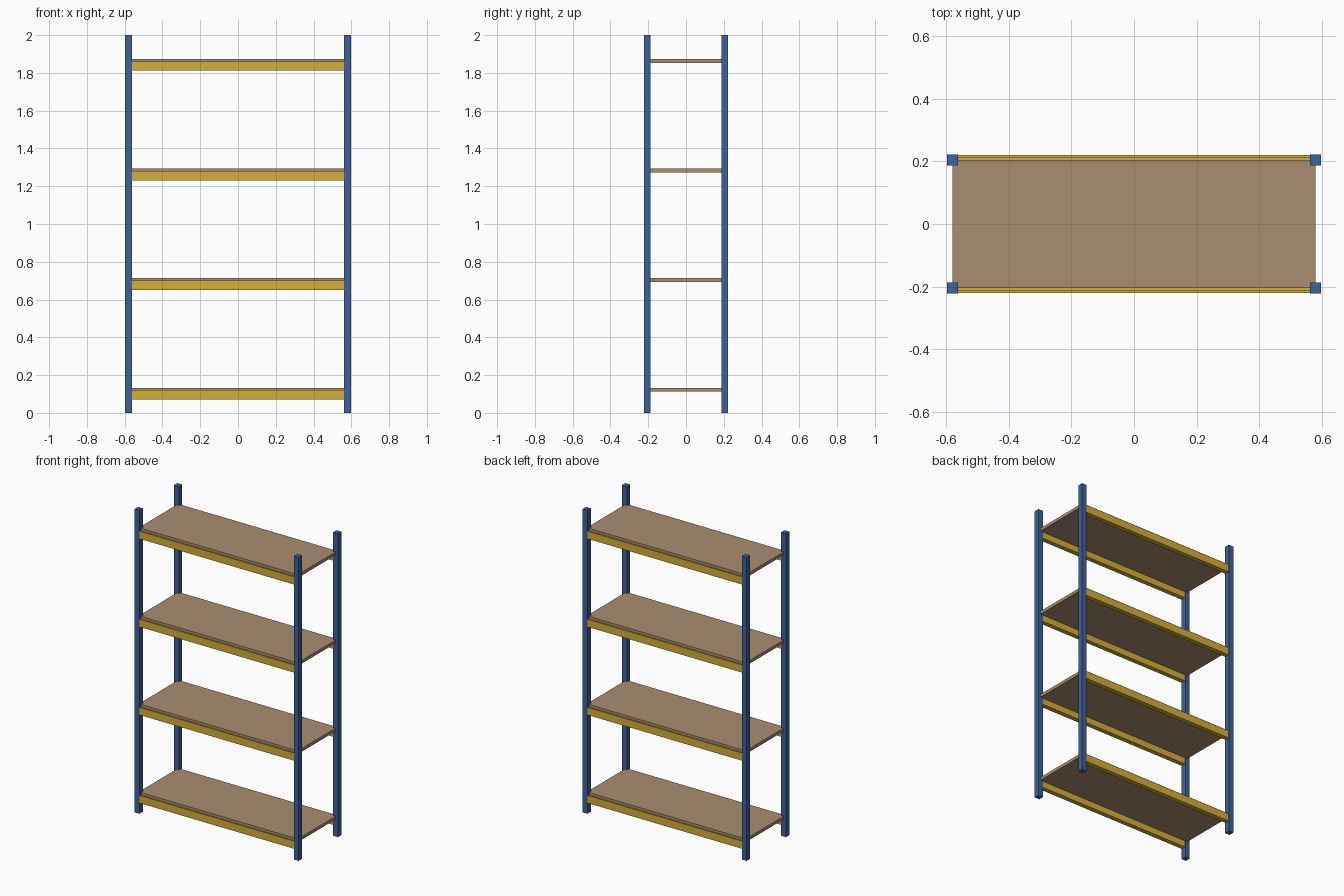
import bpy, bmesh

if "Cube" in bpy.data.objects:
    bpy.data.objects.remove(bpy.data.objects["Cube"])

def mat(name, c):
    m = bpy.data.materials.new(name)
    m.diffuse_color = (*c, 1)
    m.use_nodes = True
    m.node_tree.nodes["Principled BSDF"].inputs["Base Color"].default_value = m.diffuse_color
    return m

BLUE = mat("blue_paint", (0.05, 0.125, 0.32))
YELLOW = mat("yellow_paint", (0.66, 0.44, 0.04))
WOOD = mat("chipboard", (0.40, 0.27, 0.16))

def extrude_x(name, profile, half, m):
    """Extrude a closed (y, z) profile along x from -half to half."""
    bm = bmesh.new()
    f = bm.faces.new([bm.verts.new((-half, y, z)) for y, z in profile])
    r = bmesh.ops.extrude_face_region(bm, geom=[f])
    verts = [v for v in r["geom"] if isinstance(v, bmesh.types.BMVert)]
    bmesh.ops.translate(bm, verts=verts, vec=(2 * half, 0, 0))
    bmesh.ops.recalc_face_normals(bm, faces=bm.faces)
    me = bpy.data.meshes.new(name)
    bm.to_mesh(me)
    bm.free()
    me.materials.append(m)
    ob = bpy.data.objects.new(name, me)
    bpy.context.collection.objects.link(ob)
    return ob

def rect(y0, y1, z0, z1):
    return [(y0, z0), (y1, z0), (y1, z1), (y0, z1)]

# four uprights
for sx, xn in ((-1, "left"), (1, "right")):
    for sy, yn in ((-1, "front"), (1, "back")):
        post = extrude_x(f"{yn}_{xn}_post", rect(-0.0175, 0.0175, 0, 2), 0.0175, BLUE)
        post.location = (sx * 0.58, sy * 0.205, 0)

# shelves: board resting on stepped beams
for i in range(4):
    z = 0.07 + 0.5805 * i
    board = extrude_x(f"shelf_board_{i + 1}", rect(-0.205, 0.205, 0.042, 0.063), 0.58, WOOD)
    board.location.z = z
    for s, n in ((-1, "front"), (1, "back")):
        prof = [(0.19, 0), (0.221, 0), (0.221, 0.05), (0.213, 0.05), (0.213, 0.042), (0.19, 0.042)]
        beam = extrude_x(f"{n}_beam_{i + 1}", [(s * y, h) for y, h in prof], 0.5625, YELLOW)
        beam.location.z = z
